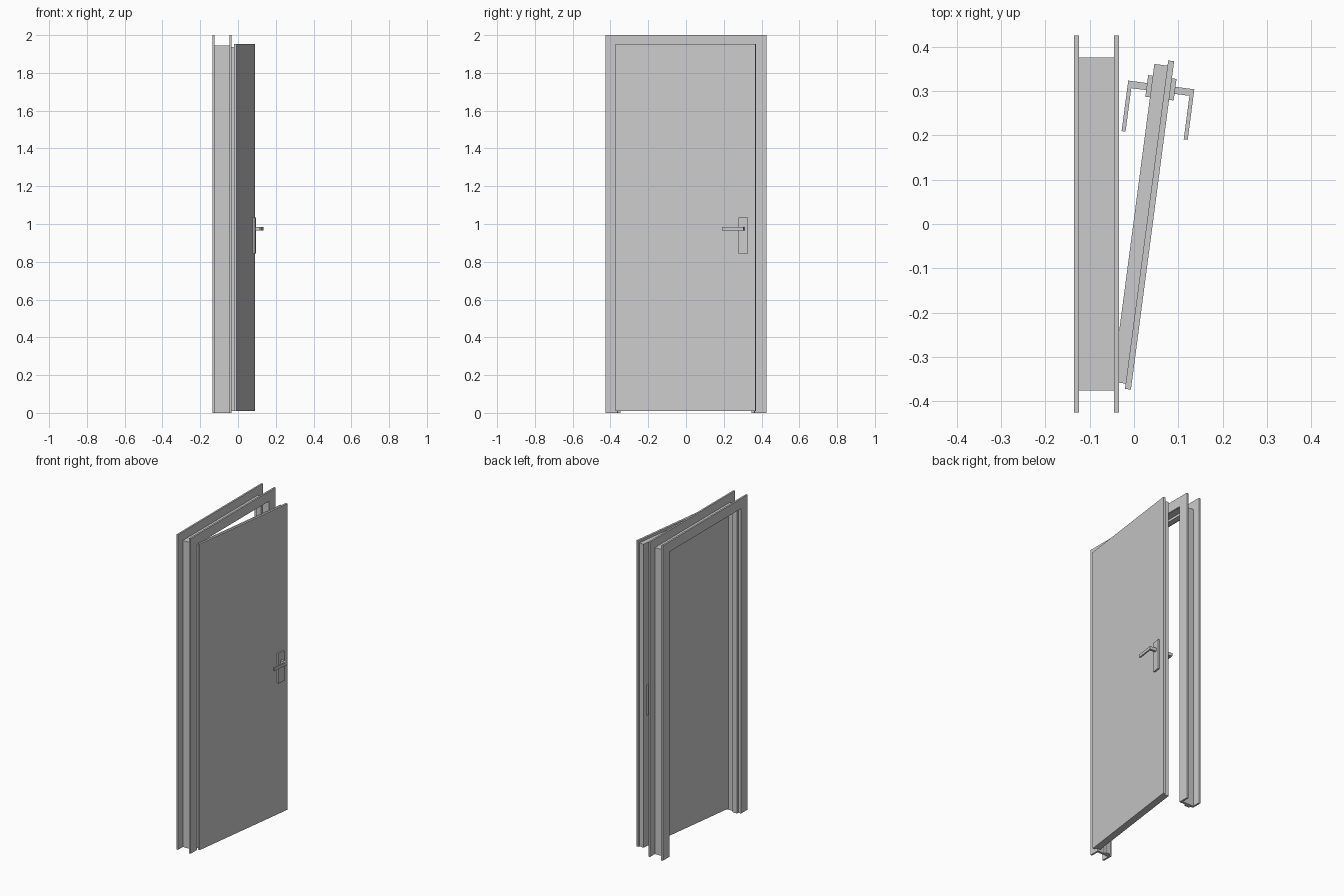
import bpy, bmesh, math
from mathutils import Matrix, Vector

if "Cube" in bpy.data.objects:
    bpy.data.objects.remove(bpy.data.objects["Cube"])

HINGE = Matrix.Translation((-0.007, -0.374, 0)) @ Matrix.Rotation(math.radians(-7.5), 4, 'Z')


def prism(name, outline, direction, matrix=Matrix()):
    """Extrude a closed planar outline along a direction."""
    bm = bmesh.new()
    face = bm.faces.new([bm.verts.new(p) for p in outline])
    ext = bmesh.ops.extrude_face_region(bm, geom=[face])
    verts = [g for g in ext['geom'] if isinstance(g, bmesh.types.BMVert)]
    bmesh.ops.translate(bm, verts=verts, vec=Vector(direction))
    bmesh.ops.recalc_face_normals(bm, faces=bm.faces)
    me = bpy.data.meshes.new(name)
    bm.to_mesh(me)
    bm.free()
    ob = bpy.data.objects.new(name, me)
    ob.matrix_world = matrix
    bpy.context.collection.objects.link(ob)
    return ob


def surround(name, x0, x1, outer, top, inner, inner_top):
    """Door-shaped arch of two legs and a head."""
    pts = [(-outer, 0), (-outer, top), (outer, top), (outer, 0),
           (inner, 0), (inner, inner_top), (-inner, inner_top), (-inner, 0)]
    prism(name, [(x0, y, z) for y, z in pts], (x1 - x0, 0, 0))


def leaf_box(name, x0, x1, y0, y1, z0, z1):
    pts = [(x0, y0, z0), (x1, y0, z0), (x1, y1, z0), (x0, y1, z0)]
    prism(name, pts, (0, 0, z1 - z0), HINGE)


# Frame: casings on both wall faces, lining between, and door stop
surround("rear_casing", -0.135, -0.124, 0.426, 2.0, 0.36, 1.936)
surround("front_casing", -0.045, -0.034, 0.426, 2.0, 0.362, 1.938)
surround("lining", -0.124, -0.045, 0.376, 1.946, 0.361, 1.937)
surround("door_stop", -0.117, -0.082, 0.3615, 1.9375, 0.347, 1.922)

# Rebated door leaf, slightly open
leaf_box("leaf_outer_panel", -0.0135, 0, 0, 0.748, 0.01, 1.953)
leaf_box("leaf_inner_panel", -0.0435, -0.0135, 0.012, 0.736, 0.01, 1.937)

# Backplate and bent lever on each face
for side, face, s in (("front", 0.0, 1), ("rear", -0.0435, -1)):
    leaf_box(side + "_backplate", face, face + s * 0.0105, 0.66, 0.709, 0.845, 1.035)
    bend = [(0.01, 0.691), (0.0535, 0.691), (0.0535, 0.576),
            (0.0445, 0.576), (0.0445, 0.675), (0.01, 0.675)]
    prism(side + "_lever", [(face + s * d, y, 0.966) for d, y in bend], (0, 0, 0.019), HINGE)
